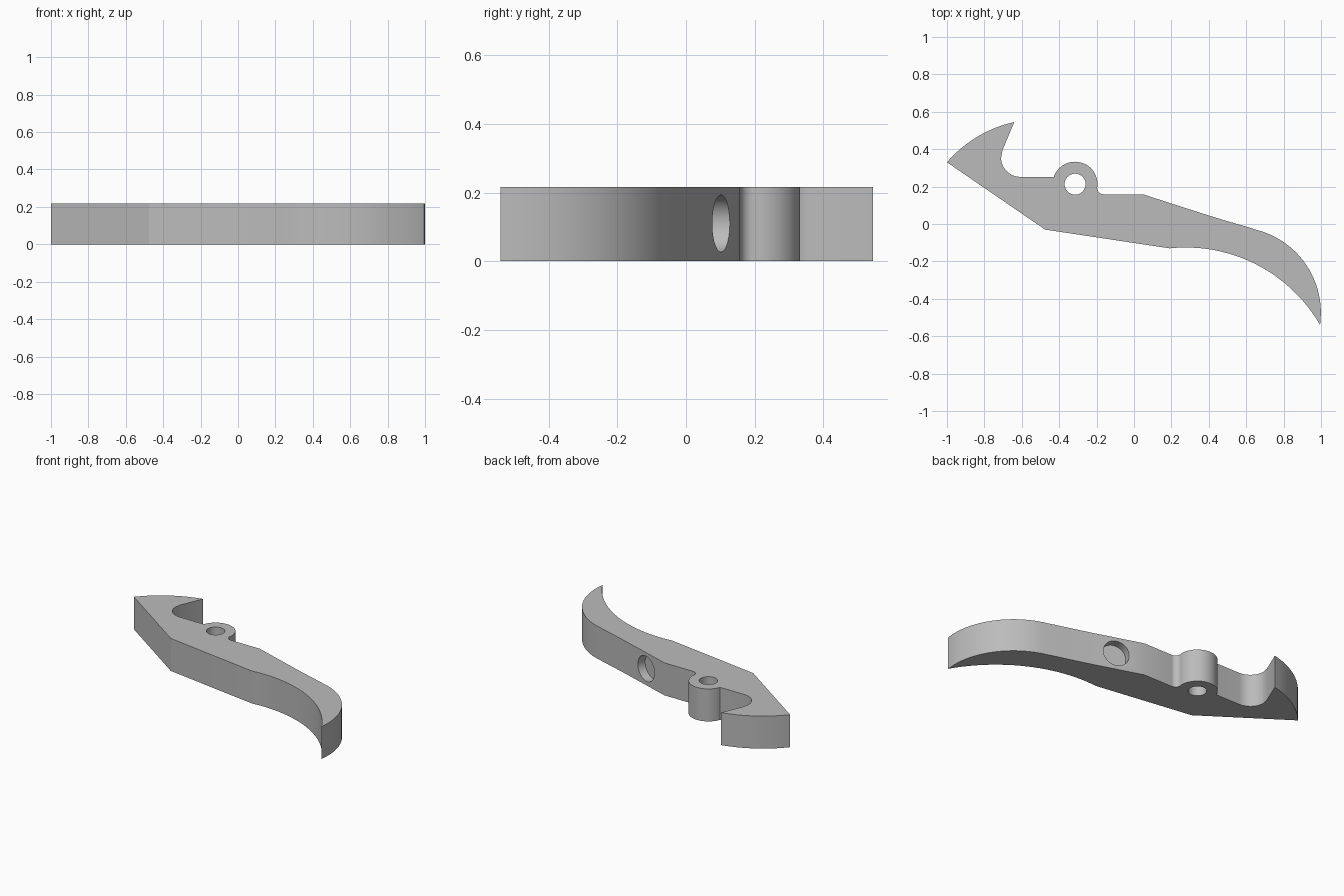
import bpy, math
from mathutils import Vector, Matrix
import bmesh

cube = bpy.data.objects.get("Cube")
if cube:
    bpy.data.objects.remove(cube, do_unlink=True)

HEIGHT = 0.217
PIVOT = Vector((-0.315, 0.213))

grey = bpy.data.materials.new("plain grey")
grey.use_nodes = True
colour = (0.5, 0.5, 0.5, 1)
grey.diffuse_color = colour
grey.node_tree.nodes["Principled BSDF"].inputs["Base Color"].default_value = colour


def arc(a, b, c, n=24):
    """Points on the circle from a through b to c."""
    a, b, c = Vector(a), Vector(b), Vector(c)
    u, v = b - a, c - a
    d = 2 * u.cross(v)
    uu, vv = u.length_squared, v.length_squared
    centre = a + Vector((v.y * uu - u.y * vv, u.x * vv - v.x * uu)) / d
    start = math.atan2(*(a - centre).yx)
    sweep = math.atan2(*(c - centre).yx) - start
    sweep %= math.tau
    if d < 0:
        sweep -= math.tau
    r = (a - centre).length
    return [centre + r * Vector((math.cos(start + sweep * i / n),
                                 math.sin(start + sweep * i / n)))
            for i in range(n + 1)]


def cylinder(name, radius, depth, matrix):
    bm = bmesh.new()
    bmesh.ops.create_cone(bm, cap_ends=True, segments=48, radius1=radius,
                          radius2=radius, depth=depth, matrix=matrix)
    mesh = bpy.data.meshes.new(name)
    bm.to_mesh(mesh)
    bm.free()
    mesh.materials.append(grey)
    ob = bpy.data.objects.new(name, mesh)
    bpy.context.collection.objects.link(ob)
    return ob


# Lever outline, anticlockwise from the hook's outer corner
outline = [Vector((-1, 0.33)), Vector((-0.475, -0.03))]
outline += arc((0.19, -0.13), (0.62, -0.2), (0.995, -0.54))             # inner tail
outline += arc((0.995, -0.535), (0.9, -0.19), (0.65, -0.03))[1:]        # outer tail
outline += arc((0.62, -0.02), (0.49, 0.018), (0.36, 0.058), 6)
outline += [Vector((0.05, 0.158))]
outline += arc((-0.16, 0.158), (-0.186, 0.168), (-0.197, 0.194), 8)     # fillet
outline += arc((-0.195, 0.213), PIVOT + Vector((0, 0.12)), (-0.429, 0.252))  # boss
outline += arc((-0.61, 0.252), (-0.681, 0.283), (-0.711, 0.35), 16)     # hook throat
outline += [Vector((-0.703, 0.395))]
outline += arc((-0.64, 0.545), (-0.835, 0.468), (-1, 0.33))[:-1]        # hook back

bm = bmesh.new()
face = bm.faces.new([bm.verts.new((p.x, p.y, 0)) for p in outline])
new = bmesh.ops.extrude_face_region(bm, geom=[face])["geom"]
bmesh.ops.translate(bm, vec=(0, 0, HEIGHT),
                    verts=[g for g in new if isinstance(g, bmesh.types.BMVert)])
bmesh.ops.recalc_face_normals(bm, faces=bm.faces)
mesh = bpy.data.meshes.new("lever_body")
bm.to_mesh(mesh)
bm.free()
mesh.materials.append(grey)
lever = bpy.data.objects.new("lever_body", mesh)
bpy.context.collection.objects.link(lever)

# Pivot hole and shallow round pocket in the sloping back face
slope = math.atan2(0.1, 0.31)
normal = Vector((math.sin(slope), math.cos(slope), 0))
pocket_at = Vector((0.223, 0.102, 0.11))
turn = Vector((0, 0, 1)).rotation_difference(normal).to_matrix().to_4x4()
cutters = [
    cylinder("pivot_hole_cutter", 0.056, 1, Matrix.Translation((*PIVOT, HEIGHT / 2))),
    cylinder("pocket_cutter", 0.083, 0.11, Matrix.Translation(pocket_at) @ turn),
]
bpy.context.view_layer.objects.active = lever
lever.select_set(True)
for cutter in cutters:
    mod = lever.modifiers.new("cut", "BOOLEAN")
    mod.operation = "DIFFERENCE"
    mod.solver = "EXACT"
    mod.object = cutter
    bpy.ops.object.modifier_apply(modifier=mod.name)
    bpy.data.objects.remove(cutter, do_unlink=True)

bpy.ops.object.select_all(action="DESELECT")
lever.select_set(True)
bpy.ops.object.shade_smooth_by_angle(angle=math.radians(25))
